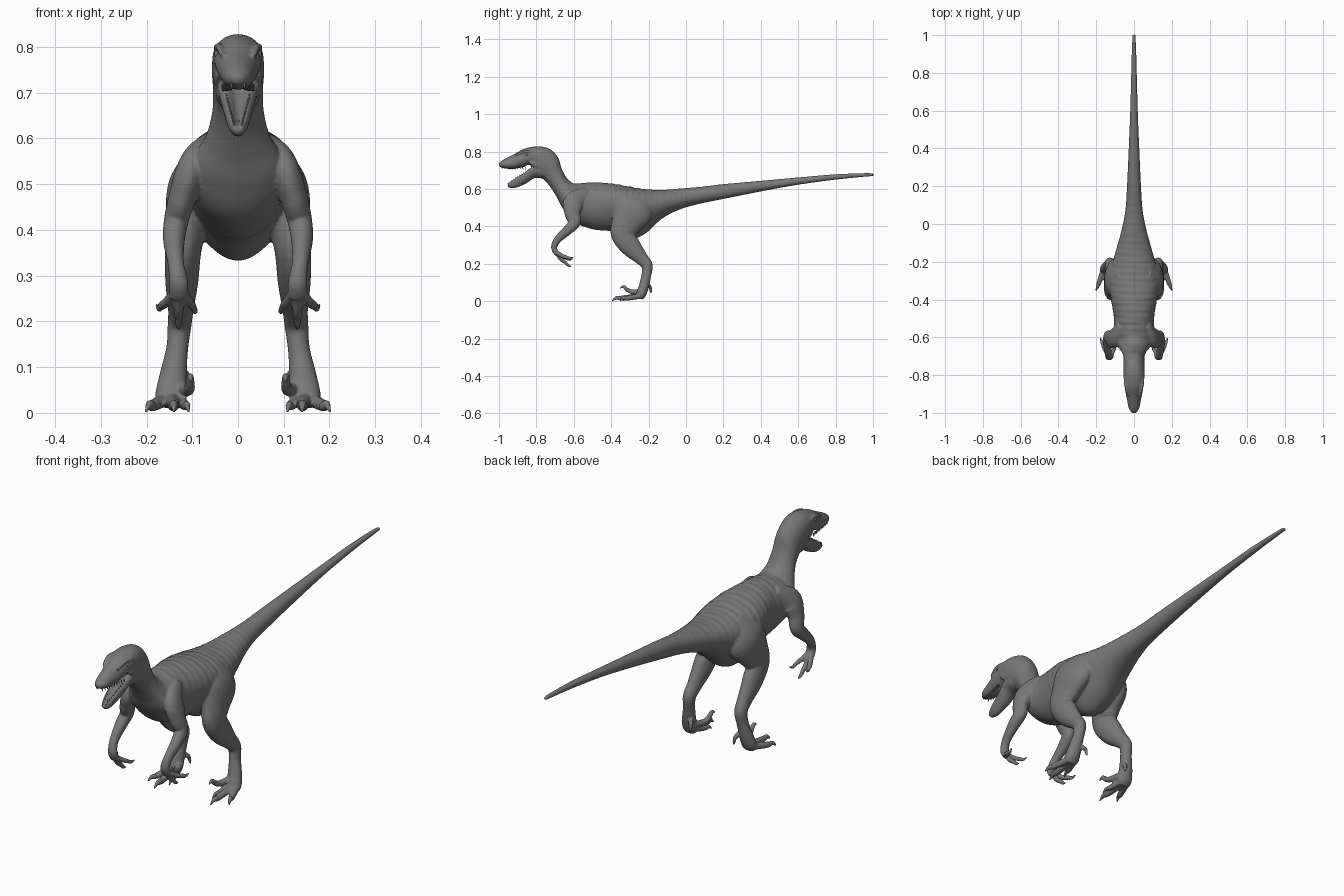
import bpy, bmesh, math
from mathutils import Vector

grey = bpy.data.materials.new("dark_grey")
grey.diffuse_color = (.19, .19, .19, 1)


def spline(pts, sub):
    """Catmull-Rom interpolation of tuples of any length."""
    p = [pts[0]] + list(pts) + [pts[-1]]
    out = []
    for i in range(1, len(p) - 2):
        for s in range(sub):
            t = s / sub
            out.append([0.5 * (2 * b + (c - a) * t + (2 * a - 5 * b + 4 * c - d) * t * t
                               + (3 * b - a - 3 * c + d) * t ** 3)
                        for a, b, c, d in zip(*p[i - 1:i + 3])])
    return out + [list(pts[-1])]


def bridge(bm, rings):
    """Skin a list of point rings into a closed surface."""
    vs = [[bm.verts.new(p) for p in r] for r in rings]
    n = len(vs[0])
    for a, b in zip(vs, vs[1:]):
        for i in range(n):
            bm.faces.new((a[i], a[(i + 1) % n], b[(i + 1) % n], b[i]))
    bm.faces.new(vs[0][::-1])
    bm.faces.new(vs[-1])


def loft(bm, secs, sub=8, n=48, groove=0.0, wrinkle=0.0):
    """Sections: top y, top z, bottom y, bottom z, half width, egg."""
    rings = []
    for ty, tz, by, bz, w, egg in spline(secs, sub):
        c = Vector((0, (ty + by) / 2, (tz + bz) / 2))
        h = Vector((0, (ty - by) / 2, (tz - bz) / 2))
        fade = max(0, min(1, (ty + 0.70) * 12, (0.5 - ty) * 2))
        ring = []
        for i in range(n):
            a = 2 * math.pi * i / n
            s, co = math.sin(a), math.cos(a)
            up = co - (groove * math.exp(-(s / 0.5) ** 2) if co > 0 else 0)
            # uneven skin folds over the back
            fold = .6 * math.sin(ty * 190 + s) + .4 * math.sin(ty * 121 - 2 * s)
            r = 1 + wrinkle * fade * fold * max(0, co + 0.4)
            ring.append(c + h * up * r + Vector((w * s * (1 + egg * co) * r, 0, 0)))
        rings.append(ring)
    bridge(bm, rings)


def tube(bm, pts, sub=6, n=18, sides=(1, -1)):
    """Points: x, y, z, sideways radius, depth radius; mirrored over x."""
    ps = spline(pts, sub)
    for m in sides:
        rings = []
        for i, (x, y, z, rx, rd) in enumerate(ps):
            a, b = ps[max(i - 1, 0)], ps[min(i + 1, len(ps) - 1)]
            t = (Vector(b[:3]) - Vector(a[:3])).normalized()
            side = (Vector((1, 0, 0)) - t * t.x).normalized()
            up = t.cross(side)
            ring = []
            for j in range(n):
                an = 2 * math.pi * j / n
                p = Vector((x, y, z)) + side * rx * math.cos(an) + up * rd * math.sin(an)
                ring.append(Vector((p.x * m, p.y, p.z)))
            rings.append(ring)
        bridge(bm, rings)


def finish(bm, name):
    bmesh.ops.recalc_face_normals(bm, faces=bm.faces)
    for f in bm.faces:
        f.smooth = True
    me = bpy.data.meshes.new(name)
    bm.to_mesh(me)
    bm.free()
    me.materials.append(grey)
    ob = bpy.data.objects.new(name, me)
    bpy.context.collection.objects.link(ob)
    return ob


skin = bmesh.new()
claws = bmesh.new()

# Tail, trunk, neck and upper head in one loft
loft(skin, [
    (1.003, .683, 1.003, .669, .008, 0), (.96, .685, .96, .666, .010, 0),
    (.8, .679, .8, .650, .015, 0),
    (.6, .662, .6, .623, .020, 0), (.4, .644, .4, .587, .028, 0),
    (.2, .626, .2, .547, .037, 0), (.08, .612, .06, .518, .046, 0),
    (-.04, .602, -.04, .488, .068, 0), (-.14, .595, -.13, .44, .094, .1),
    (-.24, .602, -.22, .36, .117, .28), (-.32, .616, -.30, .333, .127, .3),
    (-.40, .629, -.39, .372, .120, .2), (-.50, .636, -.50, .385, .106, .05),
    (-.57, .630, -.60, .425, .108, -.05), (-.605, .632, -.655, .49, .094, -.2),
    (-.638, .66, -.69, .555, .069, -.15), (-.665, .71, -.725, .61, .056, 0),
    (-.685, .77, -.765, .655, .055, 0), (-.73, .815, -.81, .68, .057, 0),
    (-.79, .828, -.835, .728, .055, 0), (-.86, .817, -.875, .716, .049, -.05),
    (-.92, .786, -.925, .707, .038, -.1), (-.975, .758, -.972, .711, .028, -.1),
    (-1.002, .738, -.998, .72, .012, 0)], sub=16, wrinkle=.012)

# Lower jaw, hollow on top
loft(skin, [
    (-.958, .632, -.950, .608, .012, 0), (-.928, .660, -.915, .605, .023, .1),
    (-.87, .700, -.858, .628, .033, .1), (-.82, .737, -.81, .658, .043, .1),
    (-.77, .74, -.765, .655, .048, 0), (-.73, .73, -.73, .65, .04, 0)], groove=.85)

# Brow ridges and cheek muscles
tube(skin, [(.034, -.91, .780, .005, .005), (.041, -.87, .799, .008, .007),
            (.045, -.83, .800, .008, .007), (.045, -.78, .79, .004, .004)])
tube(skin, [(.044, -.835, .745, .005, .012), (.046, -.80, .735, .008, .022),
            (.044, -.76, .73, .006, .02)])

# Legs: thigh, shin, upper foot
tube(skin, [
    (.055, -.25, .56, .04, .07), (.096, -.28, .49, .056, .106),
    (.112, -.322, .41, .046, .080), (.12, -.338, .355, .040, .062),
    (.123, -.292, .288, .036, .054), (.125, -.237, .228, .028, .036),
    (.128, -.208, .19, .026, .030), (.133, -.212, .14, .024, .026),
    (.142, -.225, .08, .030, .027), (.147, -.24, .035, .034, .026),
    (.148, -.245, .012, .024, .014)], n=28)

# Arms: shoulder, upper arm, forearm, palm
tube(skin, [
    (.065, -.53, .58, .025, .035), (.100, -.598, .53, .034, .056),
    (.122, -.607, .47, .030, .043), (.135, -.597, .42, .027, .033),
    (.14, -.635, .378, .024, .026), (.136, -.688, .328, .018, .020),
    (.13, -.705, .285, .021, .016), (.13, -.69, .252, .022, .013)], n=24)


def digit(base, mid, tip, end, r, lift=0.0):
    """A knuckled finger or toe with a curved claw."""
    tube(skin, [(*base, r * 1.1, r * 1.1), (*mid, r, r), (*tip, r * .9, r * .9)], n=14)
    t, e = Vector(tip), Vector(end)
    bend = (t + e) / 2 + Vector((0, 0, lift))
    back = t + (Vector(mid) - t) * .25
    tube(claws, [(*back, r * .7, r * .7), (*t, r * .75, r * .8),
                 (*bend, r * .55, r * .65), (*end, .002, .002)], n=10)


# Toes: middle, outer, inner, raised sickle, rear
digit((.146, -.235, .03), (.143, -.30, .022), (.141, -.35, .016), (.14, -.395, .003), .015, .008)
digit((.158, -.235, .03), (.178, -.29, .020), (.188, -.32, .015), (.201, -.352, .003), .014, .008)
digit((.135, -.235, .03), (.120, -.28, .020), (.114, -.305, .015), (.108, -.335, .003), .012, .007)
digit((.125, -.23, .055), (.109, -.285, .05), (.105, -.315, .062), (.103, -.352, .070), .013, .012)
digit((.128, -.215, .095), (.114, -.197, .082), (.110, -.19, .070), (.106, -.186, .044), .010)

# Fingers: outer, middle, inner
digit((.138, -.692, .262), (.156, -.66, .242), (.167, -.635, .234), (.178, -.603, .236), .011, -.006)
digit((.130, -.692, .258), (.130, -.667, .225), (.130, -.645, .207), (.130, -.613, .184), .011, -.004)
digit((.120, -.692, .262), (.106, -.665, .242), (.098, -.642, .231), (.090, -.608, .226), .010, -.006)

# Blend all skin into one smooth surface
body = finish(skin, "body_skin")
rm = body.modifiers.new("blend", 'REMESH')
rm.mode = 'VOXEL'
rm.voxel_size = .004
rm.use_smooth_shade = True
sm = body.modifiers.new("soften", 'SMOOTH')
sm.factor = .5
sm.iterations = 5
finish(claws, "claws")

# Small teeth along both jaws
teeth = bmesh.new()
for i in range(10):
    t = i / 9
    s = .0034 - .0008 * (i % 2)
    ux, uy, uz = .014 + .020 * t, -.985 + .125 * t, .722 - .002 * t
    tube(teeth, [(ux, uy, uz, s, s), (ux, uy + .001, uz - .008, s * .8, s * .8),
                 (ux, uy + .004, uz - .017, .0006, .0006)], sub=2, n=6)
    lx, ly, lz = .009 + .016 * t, -.948 + .095 * t, .622 + .062 * t
    tube(teeth, [(lx, ly, lz, s, s), (lx, ly - .003, lz + .008, s * .8, s * .8),
                 (lx, ly - .004, lz + .014, .0006, .0006)], sub=2, n=6)
finish(teeth, "teeth")

# Tongue
tongue = bmesh.new()
tube(tongue, [(0, -.79, .70, .018, .012), (0, -.85, .668, .016, .008),
              (0, -.90, .643, .011, .006), (0, -.925, .637, .003, .002)], sides=(1,))
finish(tongue, "tongue")

# Eyes
eyes = bmesh.new()
for m in (1, -1):
    g = bmesh.ops.create_uvsphere(eyes, u_segments=16, v_segments=10, radius=.011)
    bmesh.ops.translate(eyes, verts=g["verts"], vec=(m * .041, -.852, .784))
finish(eyes, "eyes")
